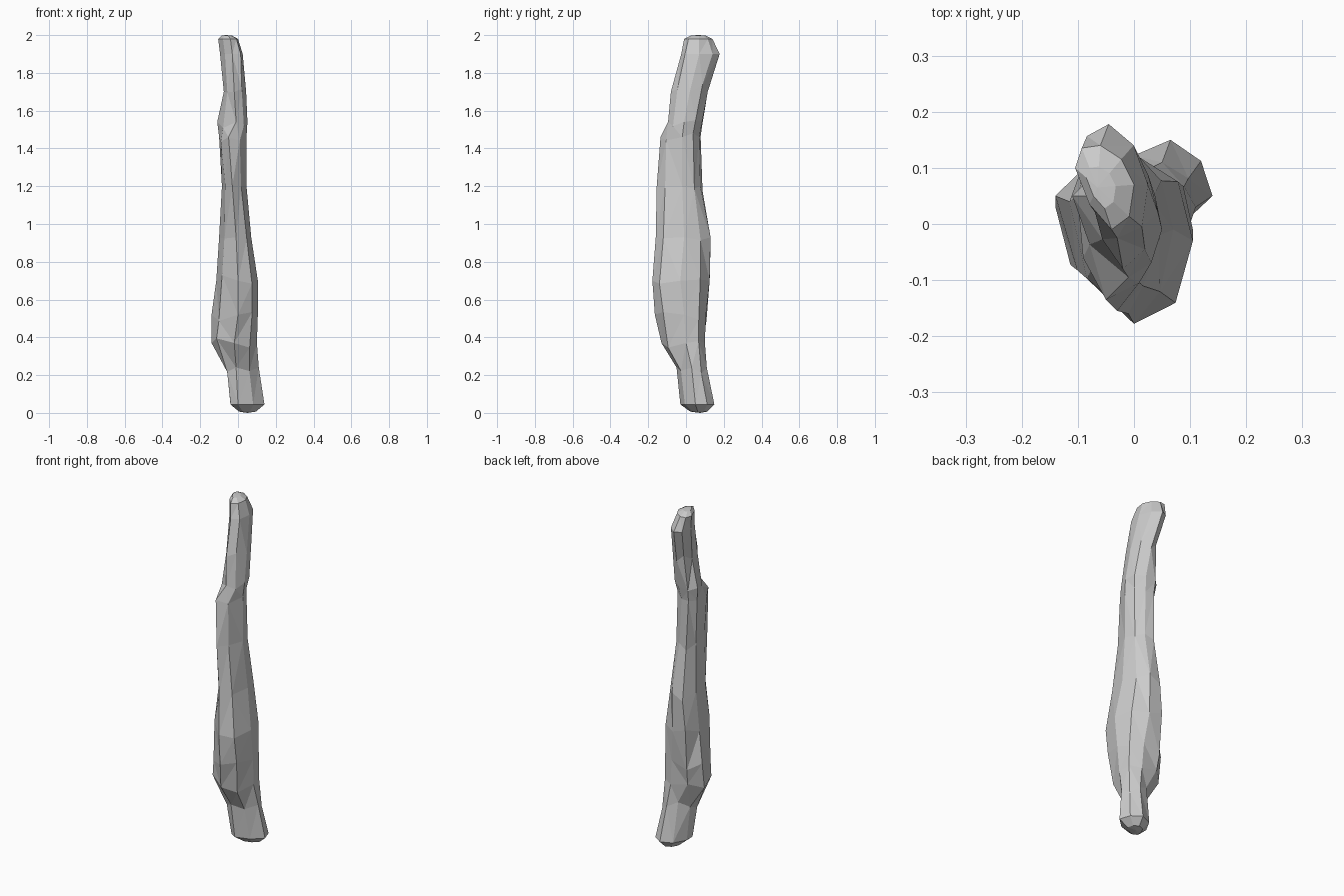
import bpy, bmesh, random
from mathutils import Vector

if "Cube" in bpy.data.objects:
    bpy.data.objects.remove(bpy.data.objects["Cube"])

random.seed(4)

# ring sections: height, then left, front, right and back extreme points (x, y)
SECTIONS = [
    (0.045, -0.04, 0.05, 0.00, -0.03, 0.14, 0.05, 0.065, 0.15),
    (0.24, -0.055, 0.04, -0.01, -0.05, 0.11, 0.03, 0.05, 0.11),
    (0.37, -0.14, 0.03, -0.02, -0.13, 0.10, 0.00, 0.03, 0.10),
    (0.52, -0.14, 0.05, 0.00, -0.165, 0.105, -0.01, 0.02, 0.105),
    (0.70, -0.115, 0.04, 0.00, -0.178, 0.105, -0.03, 0.00, 0.125),
    (0.93, -0.10, 0.05, -0.01, -0.16, 0.07, -0.01, 0.00, 0.13),
    (1.20, -0.085, 0.03, -0.03, -0.155, 0.045, -0.02, -0.01, 0.075),
    (1.46, -0.10, 0.04, -0.05, -0.135, 0.045, -0.02, -0.02, 0.07),
    (1.54, -0.11, 0.05, -0.01, -0.095, 0.05, -0.01, -0.01, 0.085),
    (1.70, -0.075, 0.05, -0.02, -0.08, 0.043, 0.02, -0.02, 0.115),
    (1.90, -0.095, 0.09, -0.03, -0.025, 0.025, 0.07, -0.045, 0.178),
    (1.98, -0.105, 0.10, -0.04, -0.01, 0.00, 0.07, -0.06, 0.14),
]

bm = bmesh.new()


def add_ring(section):
    """Eight-sided knobbly ring: four extremes plus bulged diagonals."""
    z = section[0]
    pts = [Vector((section[i], section[i + 1], z)) for i in (1, 3, 5, 7)]
    centre = sum(pts, Vector()) / 4
    ring = []
    for i, p in enumerate(pts):
        mid = (p + pts[(i + 1) % 4]) / 2
        diag = centre + (mid - centre) * random.uniform(1.26, 1.5)
        diag.z = z + random.uniform(-0.04, 0.04) * (0.1 < z < 1.85)
        ring += [bm.verts.new(p), bm.verts.new(diag)]
    return ring


def bridge(low, high):
    for i in range(8):
        j = (i + 1) % 8
        bm.faces.new((low[i], low[j], high[j], high[i]))


# bark surface
rings = [add_ring(s) for s in SECTIONS]
for low, high in zip(rings, rings[1:]):
    bridge(low, high)

# rounded broken ends: a shrunken ring closed by one flat cap
for ring, tip, lift in ((rings[0], Vector((0.05, 0.075, 0.0)), 0.85),
                        (rings[-1], Vector((-0.065, 0.065, 2.0)), 0.9)):
    inner = []
    for v in ring:
        p = v.co.lerp(tip, 0.5)
        p.z = v.co.z + (tip.z - v.co.z) * lift
        inner.append(bm.verts.new(p))
    bridge(ring, inner)
    centre = bm.verts.new(tip)
    for i in range(8):
        bm.faces.new((inner[i], inner[(i + 1) % 8], centre))

bmesh.ops.triangulate(bm, faces=bm.faces[:], quad_method='SHORT_EDGE')
bmesh.ops.recalc_face_normals(bm, faces=bm.faces[:])

mesh = bpy.data.meshes.new("wooden_stick")
bm.to_mesh(mesh)
bm.free()
stick = bpy.data.objects.new("wooden_stick", mesh)
bpy.context.collection.objects.link(stick)
